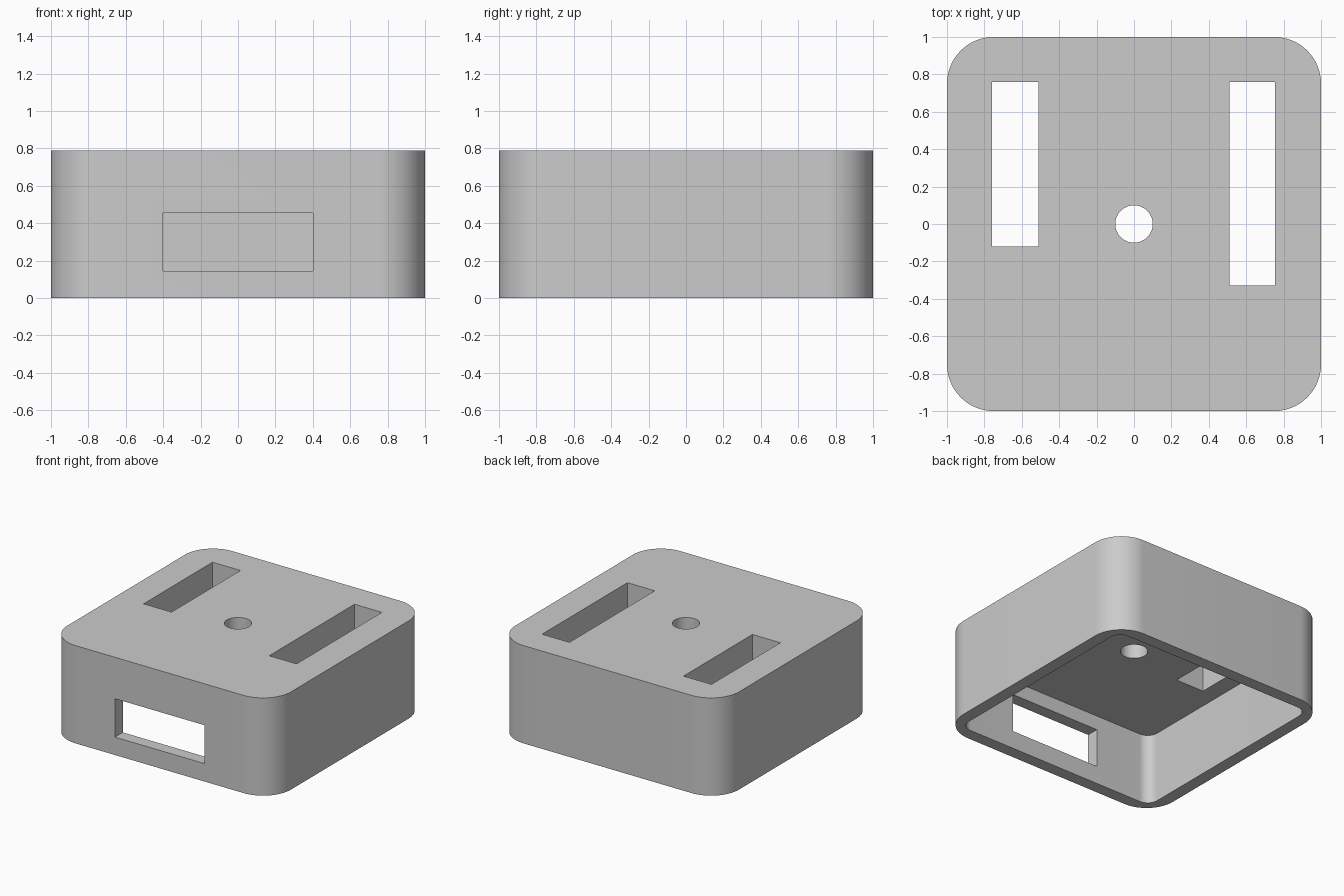
import bpy
import bmesh
import math

if "Cube" in bpy.data.objects:
    bpy.data.objects.remove(bpy.data.objects["Cube"])

HEIGHT = 0.79
CEILING = 0.57
WALL = 0.1

# Single plain grey
grey = bpy.data.materials.new("plain_grey")
grey.use_nodes = True
colour = (0.6, 0.6, 0.6, 1)
grey.diffuse_color = colour
grey.node_tree.nodes["Principled BSDF"].inputs["Base Color"].default_value = colour


def rounded_square(half, radius, steps=16):
    """Outline of a square with rounded corners."""
    points = []
    for quarter in range(4):
        middle = math.radians(45 + 90 * quarter)
        cx = math.copysign(half - radius, math.cos(middle))
        cy = math.copysign(half - radius, math.sin(middle))
        for i in range(steps + 1):
            a = math.pi / 2 * (quarter + i / steps)
            points.append((cx + radius * math.cos(a), cy + radius * math.sin(a)))
    return points


def rectangle(x0, x1, y0, y1):
    return [(x0, y0), (x1, y0), (x1, y1), (x0, y1)]


def circle(radius, sides=48):
    angles = [2 * math.pi * i / sides for i in range(sides)]
    return [(radius * math.cos(a), radius * math.sin(a)) for a in angles]


def prism(name, outline, bottom, top):
    """Extrude a flat outline between two heights."""
    bm = bmesh.new()
    base = bm.faces.new([bm.verts.new((x, y, bottom)) for x, y in outline])
    lid = bmesh.ops.extrude_face_region(bm, geom=[base])["geom"]
    verts = [v for v in lid if isinstance(v, bmesh.types.BMVert)]
    bmesh.ops.translate(bm, verts=verts, vec=(0, 0, top - bottom))
    bmesh.ops.recalc_face_normals(bm, faces=bm.faces)
    mesh = bpy.data.meshes.new(name)
    bm.to_mesh(mesh)
    bm.free()
    mesh.materials.append(grey)
    obj = bpy.data.objects.new(name, mesh)
    bpy.context.collection.objects.link(obj)
    return obj


# Rounded housing
housing = prism("housing", rounded_square(1, 0.25), 0, HEIGHT)

# Open underside, two top slots, centre hole and front window
cutters = [
    prism("cavity_cutter", rounded_square(1 - WALL, 0.09), -0.2, CEILING),
    prism("right_slot_cutter", rectangle(-0.76, -0.51, -0.12, 0.76), 0.5, 1),
    prism("left_slot_cutter", rectangle(0.51, 0.755, -0.33, 0.76), 0.5, 1),
    prism("centre_hole_cutter", circle(0.1), 0.5, 1),
    prism("front_window_cutter", rectangle(-0.4, 0.4, -1.2, -0.8), 0.145, 0.455),
]

bpy.ops.object.select_all(action="DESELECT")
bpy.context.view_layer.objects.active = housing
housing.select_set(True)
for cutter in cutters:
    cutter.hide_render = True
    cut = housing.modifiers.new(cutter.name, "BOOLEAN")
    cut.operation = "DIFFERENCE"
    cut.solver = "EXACT"
    cut.object = cutter
    bpy.ops.object.modifier_apply(modifier=cut.name)
    bpy.data.objects.remove(cutter)

# Smooth corners, crisp edges
bpy.ops.object.shade_smooth_by_angle(angle=math.radians(30))
